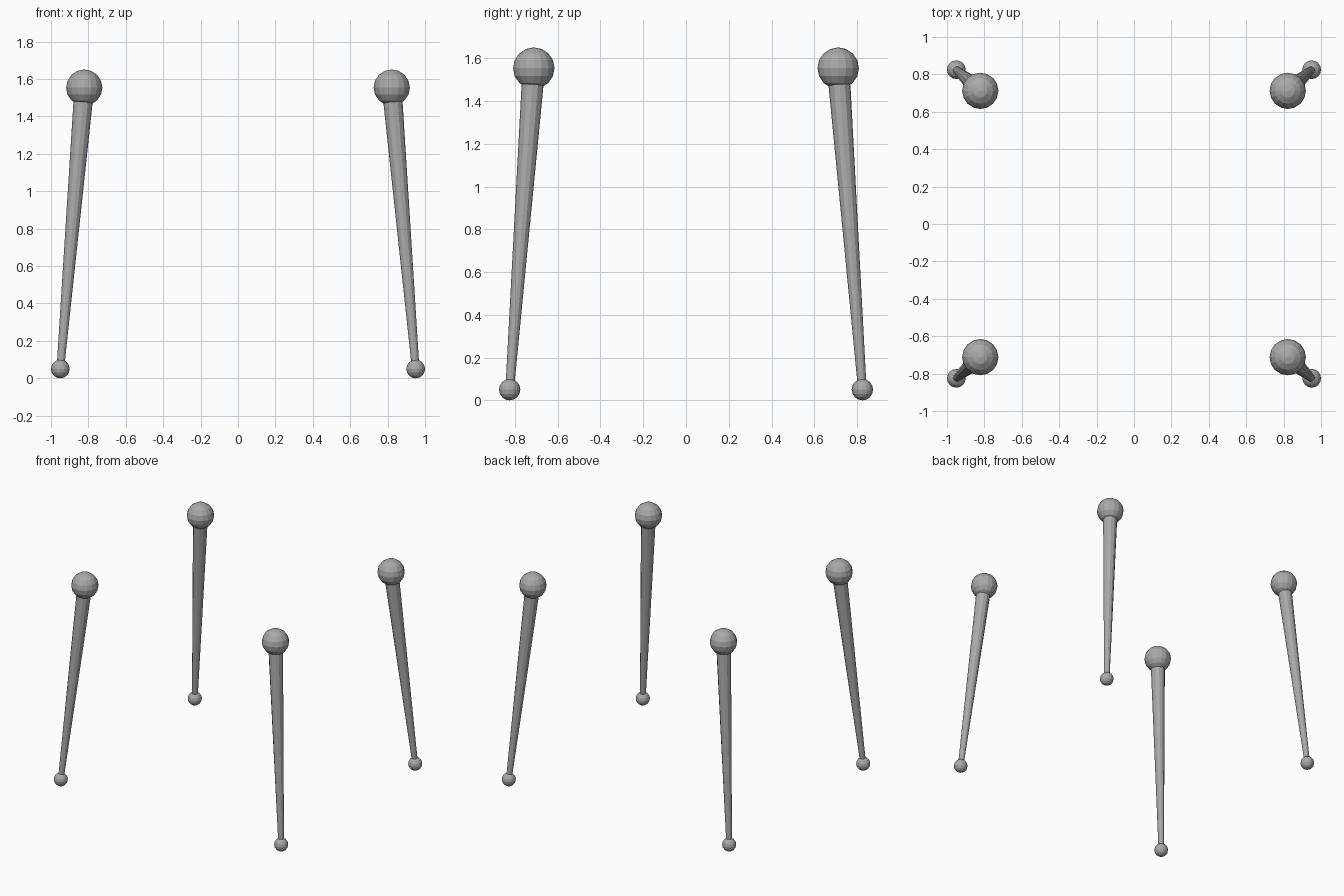
import bpy
from mathutils import Vector

cube = bpy.data.objects.get("Cube")
if cube:
    bpy.data.objects.remove(cube, do_unlink=True)

# One plain grey for every part
grey = bpy.data.materials.new("plain_grey")
grey.use_nodes = True
colour = (0.4, 0.4, 0.4, 1.0)
grey.diffuse_color = colour
grey.node_tree.nodes["Principled BSDF"].inputs["Base Color"].default_value = colour


def finish(name):
    obj = bpy.context.object
    obj.name = name
    obj.data.materials.append(grey)
    bpy.ops.object.shade_flat()
    return obj


def ball(name, centre, radius):
    bpy.ops.mesh.primitive_uv_sphere_add(
        segments=16, ring_count=8, radius=radius, location=centre)
    return finish(name)


def shaft(name, low, high, low_radius, high_radius):
    axis = high - low
    bpy.ops.mesh.primitive_cone_add(
        vertices=12, radius1=low_radius, radius2=high_radius,
        depth=axis.length, location=(low + high) / 2)
    obj = finish(name)
    obj.rotation_mode = 'QUATERNION'
    obj.rotation_quaternion = Vector((0, 0, 1)).rotation_difference(axis)
    return obj


# Four splayed, tapered legs with a large ball on top and a small ball foot
for side, sx in (("left", 1), ("right", -1)):
    for end, sy in (("front", -1), ("back", 1)):
        foot = Vector((0.95 * sx, 0.825 * sy, 0.05))
        top = Vector((0.822 * sx, 0.712 * sy, 1.554))
        name = f"{end}_{side}_leg"
        shaft(name + "_shaft", foot, top, 0.02, 0.053)
        ball(name + "_top_ball", top, 0.097)
        ball(name + "_foot_ball", foot, 0.05)
